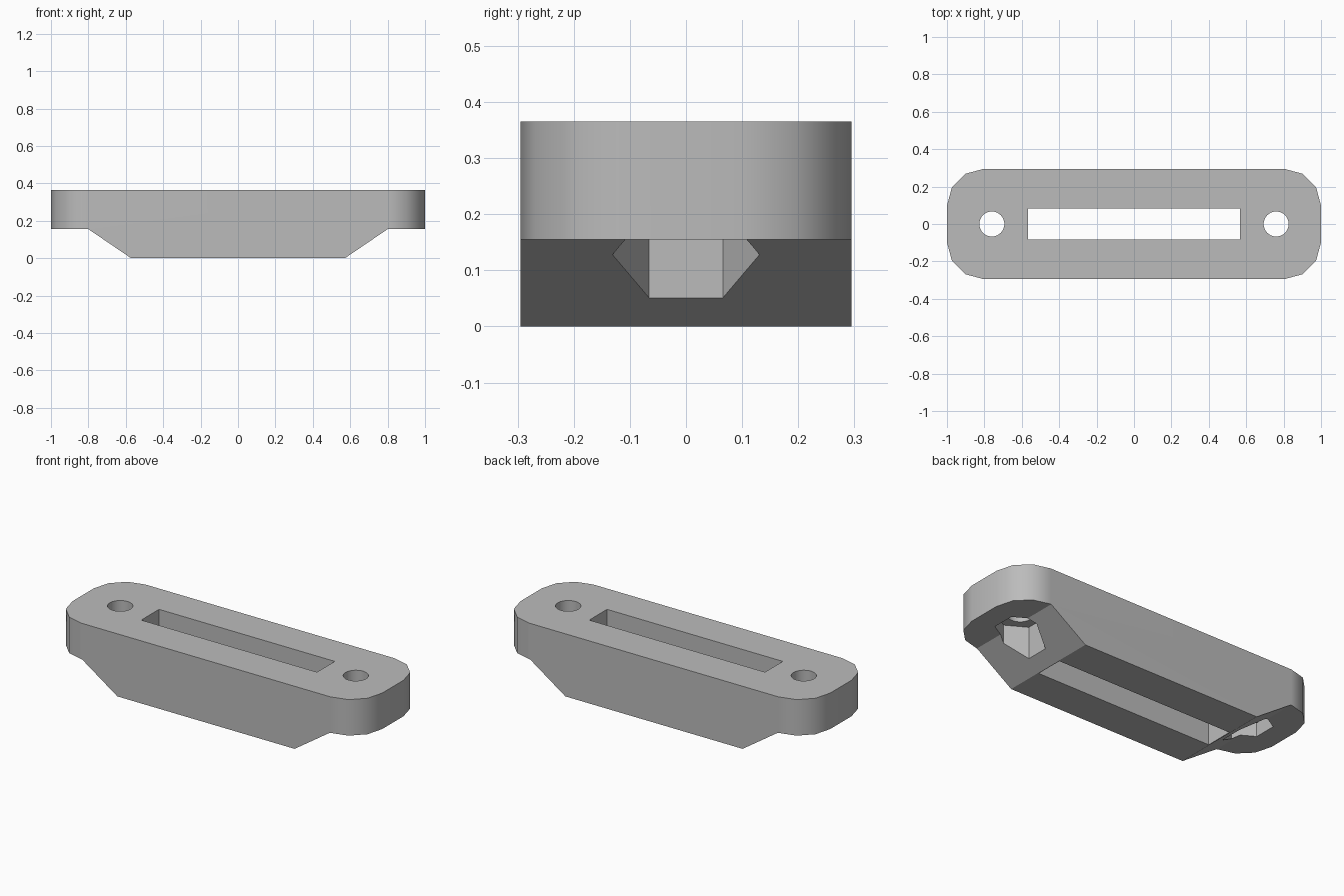
import bpy
import bmesh
import math

cube = bpy.data.objects.get("Cube")
if cube:
    bpy.data.objects.remove(cube, do_unlink=True)

HEIGHT, HALF_Y, EAR_Z = 0.365, 0.295, 0.155
FOOT_X, EAR_X, HOLE_X = 0.572, 0.80, 0.76

grey = bpy.data.materials.new("plain_grey")
grey.use_nodes = True
grey.diffuse_color = (0.5, 0.5, 0.5, 1)
grey.node_tree.nodes["Principled BSDF"].inputs["Base Color"].default_value = (0.5, 0.5, 0.5, 1)


def prism(name, points, direction):
    """Extrude a closed 3D outline along a direction."""
    bm = bmesh.new()
    face = bm.faces.new([bm.verts.new(p) for p in points])
    ext = bmesh.ops.extrude_face_region(bm, geom=[face])
    moved = [g for g in ext["geom"] if isinstance(g, bmesh.types.BMVert)]
    bmesh.ops.translate(bm, verts=moved, vec=direction)
    bmesh.ops.recalc_face_normals(bm, faces=bm.faces)
    mesh = bpy.data.meshes.new(name)
    bm.to_mesh(mesh)
    bm.free()
    mesh.materials.append(grey)
    obj = bpy.data.objects.new(name, mesh)
    bpy.context.collection.objects.link(obj)
    return obj


def ring(cx, radius, sides, z, start=0.0):
    angles = [start + math.tau * i / sides for i in range(sides)]
    return [(cx + radius * math.cos(a), radius * math.sin(a), z) for a in angles]


def combine(target, tool, operation):
    """Apply a boolean and discard the tool."""
    mod = target.modifiers.new("cut", "BOOLEAN")
    mod.operation, mod.solver, mod.object = operation, "EXACT", tool
    bpy.context.view_layer.objects.active = target
    bpy.ops.object.modifier_apply(modifier=mod.name)
    bpy.data.objects.remove(tool, do_unlink=True)


# Body: rounded plan outline, three facets per corner
radius = 0.197
outline = []
for quarter, (sx, sy) in enumerate([(1, 1), (-1, 1), (-1, -1), (1, -1)]):
    for step in range(4):
        a = math.radians(90 * quarter + 30 * step)
        outline.append((sx * (1 - radius) + radius * math.cos(a),
                        sy * (HALF_Y - radius) + radius * math.sin(a), 0))
body = prism("mounting_block", outline, (0, 0, HEIGHT))

# Sloped underside below each end
for side in (-1, 1):
    slope = EAR_Z / (EAR_X - FOOT_X)
    low_x = FOOT_X - 0.1
    wedge = [(low_x, -0.1 * slope), (EAR_X, EAR_Z), (1.2, EAR_Z), (1.2, -0.1 * slope)]
    combine(body, prism("wedge", [(side * x, -0.5, z) for x, z in wedge], (0, 1, 0)), "DIFFERENCE")

# Long through slot
sx, sy = 0.567, 0.082
slot = prism("slot", [(-sx, -sy, -0.1), (sx, -sy, -0.1), (sx, sy, -0.1), (-sx, sy, -0.1)], (0, 0, 1))
combine(body, slot, "DIFFERENCE")

# Screw holes with hexagonal nut pockets underneath
for side in (-1, 1):
    x = side * HOLE_X
    combine(body, prism("nut", ring(x, 0.131, 6, -0.1, math.pi / 6), (0, 0, 0.335)), "DIFFERENCE")
    combine(body, prism("hole", ring(x, 0.067, 32, -0.1), (0, 0, 1)), "DIFFERENCE")

# Smooth the rounded ends and holes, keep the other edges crisp
bpy.ops.object.select_all(action="DESELECT")
body.select_set(True)
bpy.context.view_layer.objects.active = body
bpy.ops.object.shade_smooth_by_angle(angle=math.radians(32))
weighted = body.modifiers.new("weighted_normals", "WEIGHTED_NORMAL")
weighted.keep_sharp = True
